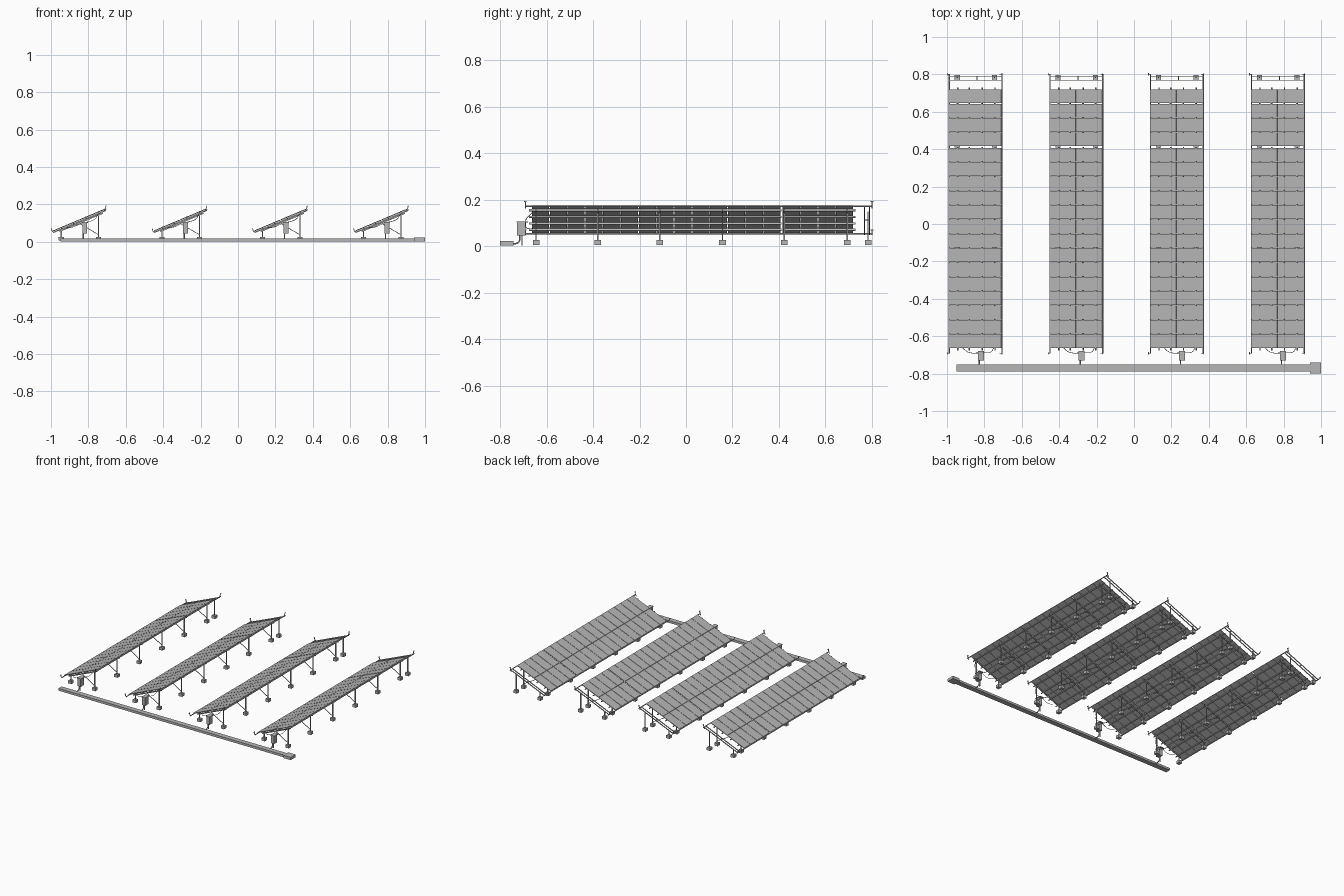
import bpy, bmesh, math
from mathutils import Matrix, Vector

if "Cube" in bpy.data.objects:
    bpy.data.objects.remove(bpy.data.objects["Cube"], do_unlink=True)

GREY = (0.47, 0.47, 0.47, 1)
mat = bpy.data.materials.new("plain grey")
mat.use_nodes = True
mat.diffuse_color = GREY
mat.node_tree.nodes["Principled BSDF"].inputs["Base Color"].default_value = GREY

ROWS = (-0.849, -0.310, 0.227, 0.767)
TILT = math.radians(22.8)
SLOPE = Matrix.Translation((0, 0, 0.117)) @ Matrix.Rotation(-TILT, 4, 'Y')
LEGS = (-0.645, -0.38, -0.113, 0.157, 0.423, 0.693, 0.783)
LOW, HIGH = -0.096, 0.104            # post positions across a row
PURLINS = (-0.104, -0.036, 0.038, 0.112)


def box(bm, c, s, m=Matrix()):
    bmesh.ops.create_cube(bm, size=1, matrix=m @ Matrix.Translation(c) @ Matrix.Diagonal((*s, 1)))


def bar(bm, p, q, w):
    """Square bar between two points."""
    p, q = Vector(p), Vector(q)
    d = q - p
    box(bm, (0, 0, 0), (w, w, d.length),
        Matrix.Translation((p + q) / 2) @ d.to_track_quat('Z', 'Y').to_matrix().to_4x4())


def slope_z(x):
    return 0.117 + x * math.tan(TILT)


def place(name, data, rows=ROWS):
    data.materials.append(mat)
    for i, x in enumerate(rows):
        ob = bpy.data.objects.new(f"{name}_{i + 1}" if len(rows) > 1 else name, data)
        ob.location.x = x
        bpy.context.collection.objects.link(ob)


def build(name, fn, rows=ROWS):
    bm = bmesh.new()
    fn(bm)
    me = bpy.data.meshes.new(name)
    bm.to_mesh(me)
    bm.free()
    place(name, me, rows)


def tube(name, paths, r):
    cu = bpy.data.curves.new(name, 'CURVE')
    cu.dimensions = '3D'
    cu.bevel_depth, cu.bevel_resolution, cu.resolution_u = r, 1, 5
    cu.use_fill_caps = True
    for pts in paths:
        sp = cu.splines.new('BEZIER')
        sp.bezier_points.add(len(pts) - 1)
        for b, p in zip(sp.bezier_points, pts):
            b.co = p
            b.handle_left_type = b.handle_right_type = 'AUTO'
    place(name, cu)


# Panel layout: 18 across two columns, with an expansion gap after the 14th
PITCH = 0.0766
def panel_y(i):
    return -0.664 + PITCH * (i + 0.5) + (0.006 if i >= 14 else 0)


def panels(bm):
    for i in range(18):
        for u in (-0.0762, 0.0762):
            box(bm, (u, panel_y(i), 0), (0.150, PITCH - 0.003, 0.005), SLOPE)


def clips(bm):
    for i in range(17):
        if i != 13:
            for u in PURLINS:
                box(bm, (u, panel_y(i) + PITCH / 2, 0.001), (0.005, 0.006, 0.005), SLOPE)


def purlins(bm):
    for u in PURLINS:
        for a, b in ((-0.675, 0.411), (0.418, 0.73)):
            box(bm, (u, (a + b) / 2, -0.0065), (0.005, b - a, 0.008), SLOPE)


def rafters(bm):
    for y in LEGS[:-1]:
        box(bm, (0.004, y, -0.0145), (0.25, 0.006, 0.008), SLOPE)
    # end frame crossbars
    for y in (0.768, 0.79):
        box(bm, (0, y, -0.008), (0.304, 0.004, 0.006), SLOPE)
    box(bm, (0.008, 0.779, -0.008), (0.004, 0.022, 0.004), SLOPE)


def posts(bm):
    for y in LEGS:
        for x in (LOW, HIGH):
            bar(bm, (x, y, 0.02), (x, y, slope_z(x) - 0.012), 0.006)


def braces(bm):
    for y in LEGS[:-1]:
        bar(bm, (HIGH, y, 0.038), (0.0, y, slope_z(0) - 0.018), 0.0035)


def footings(bm):
    for y in LEGS:
        for x in (LOW, HIGH):
            box(bm, (x, y, 0.0165), (0.027, 0.028, 0.021))


def edge_rails(bm):
    for u in (-0.153, 0.153):
        box(bm, (u, 0.055, -0.005), (0.005, 1.495, 0.005), SLOPE)


def end_hooks(bm):
    low = ((-0.137, 0.05), (-0.145, 0.058), (-0.149, 0.072))
    high = ((0.133, 0.163), (0.140, 0.178), (0.143, 0.194))
    for y in (-0.691, 0.8):
        for pts in (low, high):
            for (x0, z0), (x1, z1) in zip(pts, pts[1:]):
                bar(bm, (x0, y, z0), (x1, y, z1), 0.004)
            x, z = pts[-1]
            box(bm, (x, y, z - 0.002), (0.004, 0.012, 0.004))


build("solar_panels", panels)
build("panel_clips", clips)
build("purlins", purlins)
build("rafters", rafters)
build("posts", posts)
build("braces", braces)
build("footings", footings)
build("edge_rails", edge_rails)
build("end_hooks", end_hooks)


# Inverter cabinet with its hood and stand
def inverter(bm):
    box(bm, (0.03, -0.708, 0.073), (0.026, 0.036, 0.056))
    box(bm, (0.03, -0.704, 0.104), (0.032, 0.05, 0.006))


def inverter_stand(bm):
    bar(bm, (0.022, -0.706, 0.002), (0.022, -0.706, 0.10), 0.005)


build("inverter_box", inverter)
build("inverter_stand", inverter_stand)

# Cables from the panels to the cabinet, and the conduit to the trench
tube("panel_cables", [
    [(s * 0.085 + 0.015, -0.66, slope_z(s * 0.085 + 0.015) - 0.012),
     (s * 0.06 + 0.022, -0.685, slope_z(s * 0.05) - 0.018),
     (0.03 + s * 0.008, -0.69, 0.105)] for s in (-1, 1)], 0.0015)
tube("conduit", [[(0.022, -0.715, 0.05), (0.022, -0.717, 0.022),
                  (0.022, -0.73, 0.012), (0.022, -0.755, 0.011)]], 0.0035)

# Ground cable channel and end box
build("cable_channel", lambda bm: box(bm, (0.0, -0.769, 0.0105), (1.9, 0.038, 0.017)), (0.0,))
build("junction_box", lambda bm: box(bm, (0.97, -0.77, 0.0125), (0.06, 0.058, 0.021)), (0.0,))
